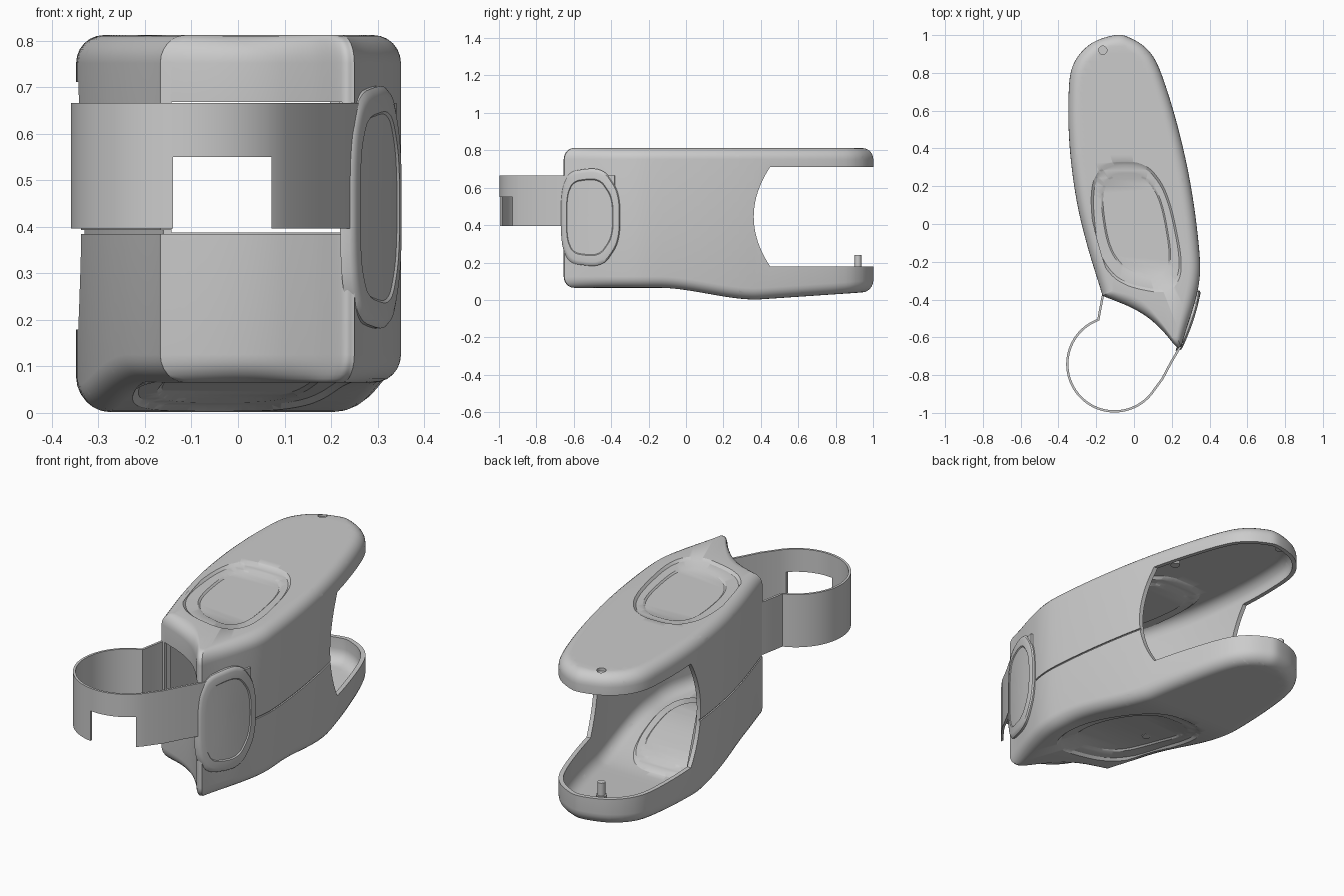
import bpy, bmesh, math
from mathutils import Vector as V
from mathutils.geometry import intersect_line_line_2d as hit2d, intersect_point_line

if "Cube" in bpy.data.objects:
    bpy.data.objects.remove(bpy.data.objects["Cube"])


def spline(pts, n):
    p = [V(q) for q in pts]
    p = [p[0] * 2 - p[1]] + p + [p[-1] * 2 - p[-2]]
    out = []
    for i in range(1, len(p) - 2):
        a, b, c, d = p[i - 1:i + 3]
        for k in range(n):
            t = k / n
            out.append(0.5 * (2 * b + (c - a) * t + (2 * a - 5 * b + 4 * c - d) * t * t
                              + (3 * b - a - 3 * c + d) * t ** 3))
    return out + [p[-2]]


def chaikin(pts, n=4, w=0.22):
    p = [V(q) for q in pts]
    for _ in range(n):
        p = [q for i in range(len(p)) for q in
             (p[i].lerp(p[(i + 1) % len(p)], w), p[i].lerp(p[(i + 1) % len(p)], 1 - w))]
    return p


def loft(bm, rings, flip=False):
    rv = [[bm.verts.new(p) for p in r] for r in rings]
    n = len(rv[0])
    faces = [bm.faces.new(rv[0]), bm.faces.new(rv[-1])]
    for a, b in zip(rv, rv[1:]):
        faces += [bm.faces.new((a[i], a[(i + 1) % n], b[(i + 1) % n], b[i])) for i in range(n)]
    bmesh.ops.recalc_face_normals(bm, faces=faces)
    if flip:
        bmesh.ops.reverse_faces(bm, faces=faces)


def smooth(ob, angle=32):
    ob.data.shade_smooth()
    ob.data.set_sharp_from_angle(angle=math.radians(angle))


def finish(bm, name):
    me = bpy.data.meshes.new(name)
    bm.to_mesh(me)
    bm.free()
    ob = bpy.data.objects.new(name, me)
    bpy.context.collection.objects.link(ob)
    smooth(ob)
    return ob


def solid(name, rings):
    bm = bmesh.new()
    loft(bm, rings)
    return finish(bm, name)


def prism(name, poly, z0, z1):
    return solid(name, [[(x, y, z) for x, y in poly] for z in (z0, z1)])


def circle(x, y, r, n=20):
    return [(x + r * math.cos(2 * math.pi * i / n), y + r * math.sin(2 * math.pi * i / n)) for i in range(n)]


def cut(ob, cutters):
    for c in cutters:
        c.hide_render = True
        m = ob.modifiers.new("cut", 'BOOLEAN')
        m.object, m.operation, m.solver = c, 'DIFFERENCE', 'EXACT'
    dg = bpy.context.evaluated_depsgraph_get()
    me = bpy.data.meshes.new_from_object(ob.evaluated_get(dg))
    ob.modifiers.clear()
    ob.data = me
    for c in cutters:
        bpy.data.objects.remove(c)
    smooth(ob)


# Plan outline of the housing: rounded side run plus concave front
side = spline([(-.167, -.38), (-.177, -.345), (-.25, -.105), (-.305, .13), (-.34, .4), (-.347, .66),
               (-.325, .835), (-.235, .95), (-.10, 1), (-.02, .985), (.07, .925), (.135, .82),
               (.214, .58), (.278, .32), (.32, .08), (.347, -.16), (.347, -.29), (.32, -.42),
               (.27, -.58), (.25, -.65)], 7)
front = spline([(.25, -.65), (.222, -.648), (.16, -.575), (.08, -.50), (-.02, -.44), (-.167, -.38)], 6)
outline = side[:-1] + front[:-1]

# Outlines of the shallow grip dish
dish_c = V((.02, -.03))
dish_out = chaikin([(-.25, .33), (.15, .33), (.30, -.40), (-.19, -.30)])
dish_in = chaikin([(-.20, .27), (.125, .27), (.23, -.33), (-.125, -.235)])


def inset(d):
    s0, s1 = V((.07, -.27)), V((-.10, .75))
    out = []
    for p in outline:
        q, t = intersect_point_line(p, s0, s1)
        c = s0.lerp(s1, min(1, max(0, t)))
        out.append(p + (c - p).normalized() * d)
    return out


def radial(poly, k):
    out = []
    for p in outline:
        far = dish_c + (p - dish_c).normalized() * 3
        hits = [hit2d(dish_c, far, poly[i - 1], poly[i]) for i in range(len(poly))]
        h = next((q for q in hits if q), dish_c + (far - dish_c) * .07)
        out.append(dish_c + (h - dish_c) * k)
    return out


def shell_rings(t, seam):
    zb, zt, r = .065 + t, .812 - t, .06
    arc = [(t + r * (1 - math.cos(a)), r * (1 - math.sin(a))) for a in [math.pi / 12 * i for i in range(7)]]
    dish = [(radial(dish_in, .95), .020), (radial(dish_in, 1), .013),
            (radial(dish_out, .95), .011), (radial(dish_out, 1), 0)]
    low = [(p, zb + h) for p, h in dish] + [(inset(d), zb + h) for d, h in reversed(arc)]
    mid = [(inset(d), z) for d, z in ((0, .385), (.007, .385), (.007, .393), (0, .393))] if seam else []
    top = [(inset(d), zt - h) for d, h in arc] + [(p, zt - h) for p, h in reversed(dish)]
    return [[(p.x, p.y, z) for p in ring] for ring, z in low + mid + top]


def sag(y):
    if y < .38:
        t = min(1, max(0, (y + .15) / .53))
        return -.063 * t * t * (3 - 2 * t)
    return -.063 + .042 * (y - .38) / .62


# Hollow housing, its underside bent along y
bm = bmesh.new()
loft(bm, shell_rings(0, True))
loft(bm, shell_rings(.022, False), True)
for i in range(28):
    bmesh.ops.bisect_plane(bm, geom=bm.verts[:] + bm.edges[:] + bm.faces[:],
                           plane_co=(0, -.17 + i * .0413, 0), plane_no=(0, 1, 0))
for v in bm.verts:
    v.co.z += sag(v.co.y) * min(1, max(0, (.35 - v.co.z) / .2))
housing = finish(bm, "housing")

# Openings: rear mouth, front slot, screw hole
mouth = [(.362 + .088 * t * t, .445 + .266 * t) for t in [i / 10 for i in range(-10, 11)]]
mouth += [(1.3, .711), (1.3, .179)]
cut(housing, [
    solid("mouth_cutter", [[(x, y, z) for y, z in mouth] for x in (-.8, .8)]),
    prism("slot_cutter", [(-.145, -.8), (.215, -.8), (.225, -.62), (.2, -.5), (.1, -.33), (-.142, -.3)],
          .388, .668),
    prism("hole_cutter", circle(-.165, .92, .022), .797, .9)])


def wall_x(y):
    return .3 + .32 * (y + .5) - .5 * (y + .5) ** 2


# Looped band with a notch at the front
path = [V((-.15, -.34)), V((-.166, -.385)), V((-.183, -.475))]
path += [V((-.103 + .25 * math.cos(a), -.742 + .25 * math.sin(a)))
         for a in [math.radians(110 + 217 * i / 56) for i in range(57)]]
path += [V((.15, -.82)), V((.195, -.735))]
path += [V((wall_x(y) + .004, y)) for y in (-.65, -.58, -.51, -.44, -.38)]
left, right = [], []
for i, p in enumerate(path):
    t = (path[min(i + 1, len(path) - 1)] - path[max(i - 1, 0)]).normalized() * .006
    left.append(p + V((-t.y, t.x)))
    right.append(p - V((-t.y, t.x)))
band = prism("band", left + right[::-1], .396, .666)
cut(band, [prism("notch_cutter", [(-.14, -1.2), (.072, -1.2), (.072, -.8), (-.14, -.8)], .3, .55)])

# Side button following the right wall
button_shape = chaikin([(-.152, .24), (.07, .27), (.165, .13), (.165, -.13), (.07, -.27), (-.152, -.24)], 4, .2)
rings = []
for k, off in ((1, -.012), (1, .008), (.97, .015), (.92, .018), (.79, .018), (.77, .013),
               (.5, .013), (.25, .013), (.02, .013)):
    ring = []
    for p in button_shape:
        y = -.517 + p.x * k - .012 * (1 - k)
        ring.append((wall_x(y) + off, y, .442 + p.y * k))
    rings.append(ring)
solid("side_button", rings)

# Stiffening ribs: hanging on the right wall, standing on the left wall
for i, y in enumerate((.33, .21, .09)):
    for nm, s, z0, z1 in (("right", 1, .77, .42), ("left", -1, .07, .46)):
        w = min((p for p in outline if p.x * s > 0 and p.y > -.2), key=lambda p: abs(p.y - y)).x - s * .012
        tri = [(w, z0), (w - s * .09, z0), (w - s * .015, z1), (w, z1)]
        solid(f"rib_{nm}_{i + 1}", [[(x, yy, z) for x, z in tri] for yy in (y - .005, y + .005)])

# Posts and bosses inside
for nm, x, y, r, z0, z1 in (("rear_post", -.165, .92, .026, .05, .175),
                            ("rear_post_tip", -.165, .92, .018, .17, .24),
                            ("lid_boss", -.165, .92, .024, .755, .792),
                            ("lid_boss_mid", .13, .47, .024, .755, .792),
                            ("left_post", -.2, .08, .026, .06, .2),
                            ("floor_post", -.08, .0, .022, .07, .16)):
    prism(nm, circle(x, y, r), z0, z1)
